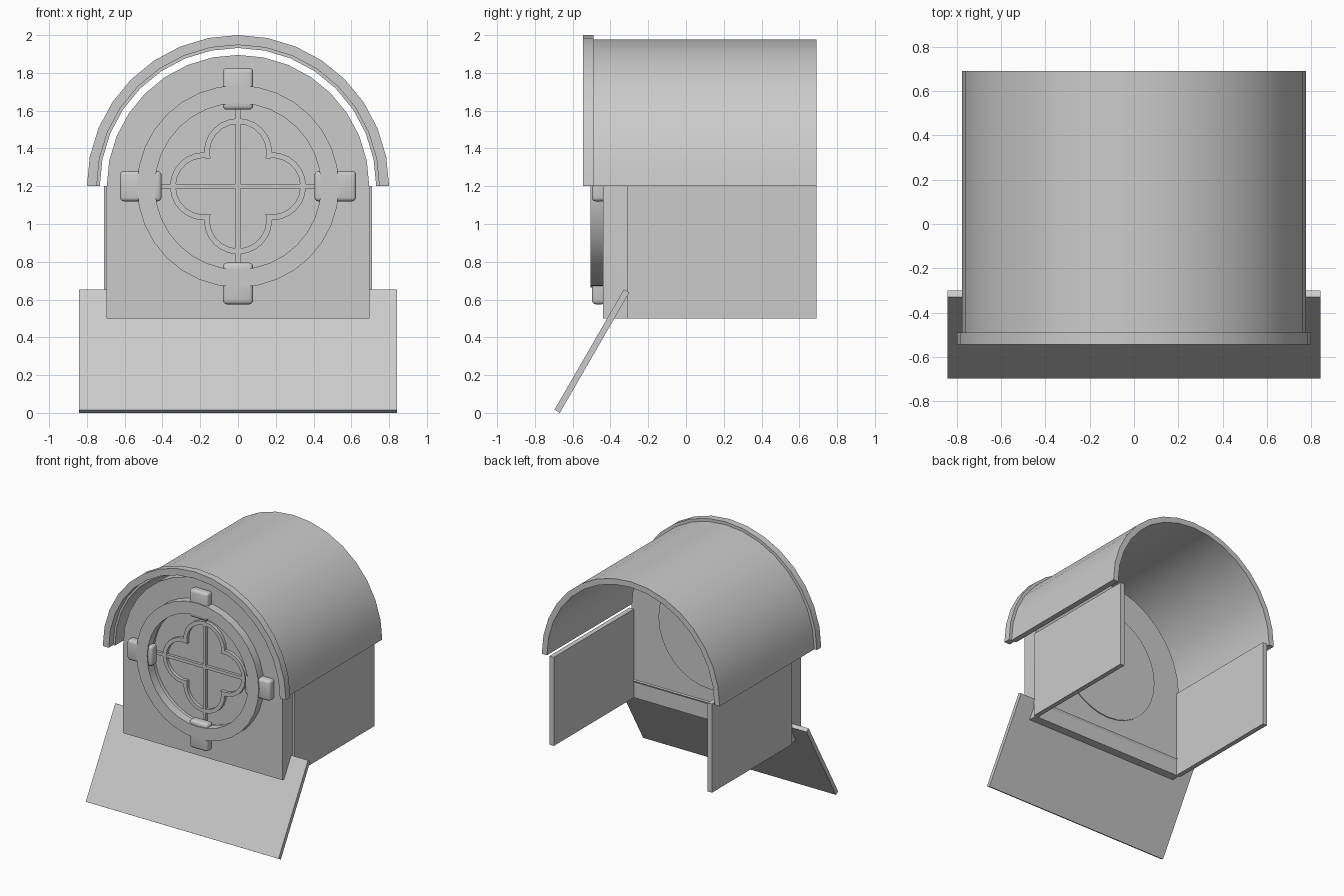
import bpy, math
from math import sin, cos, pi
from mathutils import Matrix

if "Cube" in bpy.data.objects:
    bpy.data.objects.remove(bpy.data.objects["Cube"])

grey = bpy.data.materials.new("plain grey")
grey.diffuse_color = (0.6, 0.6, 0.6, 1)
grey.use_nodes = True
grey.node_tree.nodes["Principled BSDF"].inputs["Base Color"].default_value = grey.diffuse_color
CZ = 1.2  # height of the arch and window centre


def finish(ob, angle=25):
    bpy.ops.object.select_all(action='DESELECT')
    ob.select_set(True)
    bpy.context.view_layer.objects.active = ob
    ob.data.materials.clear()
    ob.data.materials.append(grey)
    bpy.ops.object.shade_smooth_by_angle(angle=math.radians(angle))


def plate(name, loops, y0, y1):
    """Fill x/z outlines (inner loops become holes) and extrude from y0 to y1."""
    cu = bpy.data.curves.new(name, 'CURVE')
    cu.dimensions, cu.fill_mode, cu.extrude = '2D', 'BOTH', (y1 - y0) / 2
    for pts in loops:
        sp = cu.splines.new('POLY')
        sp.points.add(len(pts) - 1)
        for p, (x, z) in zip(sp.points, pts):
            p.co = (x, z, 0, 1)
        sp.use_cyclic_u = True
    ob = bpy.data.objects.new(name, cu)
    bpy.context.collection.objects.link(ob)
    bpy.ops.object.select_all(action='DESELECT')
    ob.select_set(True)
    bpy.context.view_layer.objects.active = ob
    bpy.ops.object.convert(target='MESH')
    ob = bpy.context.view_layer.objects.active
    ob.data.transform(Matrix.Translation((0, (y0 + y1) / 2, 0)) @ Matrix.Rotation(pi / 2, 4, 'X'))
    finish(ob)
    return ob


def box(name, lo, hi, bevel=0):
    bpy.ops.mesh.primitive_cube_add(size=1)
    ob = bpy.context.object
    ob.name = name
    size = [b - a for a, b in zip(lo, hi)]
    mid = [(a + b) / 2 for a, b in zip(lo, hi)]
    ob.data.transform(Matrix.Translation(mid) @ Matrix.Diagonal((*size, 1)))
    if bevel:
        m = ob.modifiers.new("rounding", 'BEVEL')
        m.width, m.segments = bevel, 3
        bpy.ops.object.modifier_apply(modifier=m.name)
    finish(ob, 40)
    return ob


def arc(r, a0, a1, n, cx=0, cz=CZ):
    return [(cx + r * cos(a0 + (a1 - a0) * i / n), cz + r * sin(a0 + (a1 - a0) * i / n))
            for i in range(n + 1)]


def circle(r, n=32):
    return arc(r, 0, 2 * pi, n)[:-1]


def half_ring(outer, inner):
    return arc(outer, 0, pi, 16) + arc(inner, pi, 0, 16)


def quatrefoil(d, r):
    """Four lobes of radius r, centred d away from the middle."""
    t = (d + math.sqrt(2 * r * r - d * d)) / 2
    a = math.atan2(t - d, t)
    pts = []
    for k in range(4):
        q = k * pi / 2
        pts += arc(r, a + q, pi - a + q, 12, d * cos(q + pi / 2), CZ + d * sin(q + pi / 2))[:-1]
    return pts


# Barrel roof and its front trim
plate("barrel_roof", [half_ring(0.777, 0.732)], -0.49, 0.69)
plate("roof_trim", [half_ring(0.80, 0.748)], -0.545, -0.49)

# Arched front wall with a round opening, and side walls
plate("front_wall", [arc(0.695, 0, pi, 16) + [(-0.695, 0.5), (0.695, 0.5)], circle(0.45)],
      -0.44, -0.31)
for s, side in ((-1, "left"), (1, "right")):
    xs = sorted((s * 0.672, s * 0.71))
    box(side + "_wall", (xs[0], -0.31, 0.5), (xs[1], 0.69, CZ))

# Sloping apron under the window
apron = box("apron", (-0.842, -0.033, 0), (0.842, 0, 0.736))
apron.data.transform(Matrix.Translation((0, -0.668, 0)) @ Matrix.Rotation(-pi / 6, 4, 'X'))

# Round window: pane, surround and tracery
plate("window_pane", [circle(0.452)], -0.40, -0.302)
plate("window_surround", [circle(0.535), circle(0.44)], -0.505, -0.435)
plate("quatrefoil_tracery", [quatrefoil(0.18, 0.18), quatrefoil(0.18, 0.15)], -0.425, -0.395)
box("upright_bar", (-0.012, -0.422, CZ - 0.445), (0.012, -0.395, CZ + 0.445))
box("cross_bar", (-0.445, -0.422, CZ - 0.012), (0.445, -0.395, CZ + 0.012))

# Four rounded blocks around the surround
for k, place in enumerate(("top", "left", "bottom", "right")):
    b = box(place + "_block", (-0.08, -0.498, 0.405), (0.08, -0.425, 0.625), 0.02)
    b.data.transform(Matrix.Translation((0, 0, CZ)) @ Matrix.Rotation(-k * pi / 2, 4, 'Y'))
